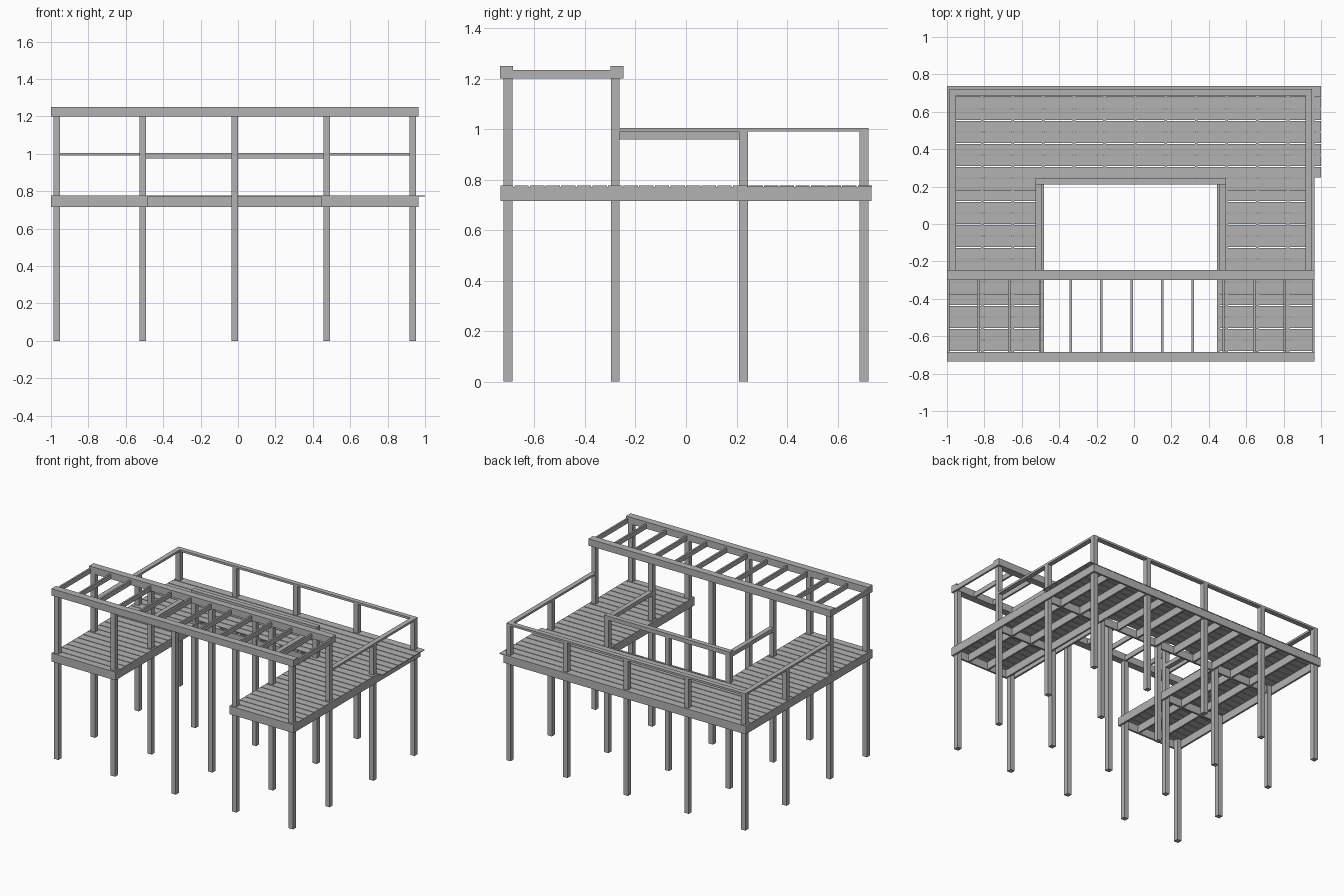
import bpy

old = bpy.data.objects.get("Cube")
if old:
    bpy.data.objects.remove(old, do_unlink=True)

# One weathered timber colour
GREY = (0.45, 0.45, 0.45, 1)
timber = bpy.data.materials.new("grey_timber")
timber.use_nodes = True
timber.diffuse_color = GREY
timber.node_tree.nodes["Principled BSDF"].inputs["Base Color"].default_value = GREY


def board(name, x, y, z):
    """Box filling the given (low, high) range on each axis."""
    bpy.ops.mesh.primitive_cube_add(size=1, location=[sum(r) / 2 for r in (x, y, z)])
    ob = bpy.context.object
    ob.name = name
    ob.scale = [r[1] - r[0] for r in (x, y, z)]
    bpy.ops.object.transform_apply(location=False, rotation=False, scale=True)
    ob.data.materials.append(timber)
    return ob


def around(c, width):
    return (c - width / 2, c + width / 2)


COLS = (-0.97, -0.51, -0.017, 0.475, 0.935)
ROWS = (-0.705, -0.28, 0.228, 0.705)
POST = 0.035
RIM = 0.014
LEFT, RIGHT, BACK = -1.0, 0.965, 0.735
WELL = (-0.48, 0.445)            # open middle between the two wings
WINGS = ((LEFT, WELL[0]), (WELL[1], RIGHT))
FRAME_Z = (0.715, 0.771)
DECK_Z = (0.771, 0.776)
BEAM_Z = (1.2, 1.25)
RAIL_Z = (0.99, 1.005)
INNER_Z = (0.96, 0.99)

# Posts: two front rows carry the pergola, the back rows carry railings
for r, y in enumerate(ROWS):
    for c, x in enumerate(COLS):
        inner = r == 2 and c in (1, 2, 3)
        top = BEAM_Z[0] if r < 2 else 0.975 if inner else RAIL_Z[0]
        board("post", around(x, POST), around(y, POST), (0, top))

# Rim boards around the deck
for x in (LEFT, RIGHT - RIM):
    board("side_rim", (x, x + RIM), (-BACK, BACK), FRAME_Z)
board("back_rim", (LEFT, RIGHT), (BACK - RIM, BACK), FRAME_Z)
for wing in WINGS:
    board("front_rim", wing, (-BACK, -BACK + RIM), FRAME_Z)
    board("wing_cross_beam", wing, around(ROWS[1], RIM), FRAME_Z)
board("well_side_rim", (WELL[0] - RIM, WELL[0]), (-BACK, ROWS[2]), FRAME_Z)
board("well_side_rim", (WELL[1], WELL[1] + RIM), (-BACK, ROWS[2]), FRAME_Z)
board("well_back_rim", (LEFT, RIGHT), around(ROWS[2], RIM), FRAME_Z)

# Joists under the planks
STEP = 0.1635
for i in range(1, 12):
    x = -0.975 + STEP * i
    in_well = WELL[0] - 0.02 < x < WELL[1] + 0.02
    front = ROWS[2] if in_well else -BACK + RIM
    board("joist", around(x, 0.014), (front, BACK - RIM), FRAME_Z)

# Planks: full-length ones at the back overhang the left side
PITCH = 0.0618
for i in range(24):
    y = around(0.7085 - PITCH * i, PITCH - 0.005)
    spans = ((LEFT, 1.0),) if i < 8 else WINGS
    for span in spans:
        board("deck_plank", span, (max(y[0], -BACK), y[1]), DECK_Z)

# Outer railing
for x in (COLS[0], COLS[-1]):
    board("side_rail", around(x, POST), (ROWS[1] + POST / 2, ROWS[3] + POST / 2), RAIL_Z)
board("back_rail", (COLS[0] - POST / 2, COLS[-1] + POST / 2), around(ROWS[3], POST), RAIL_Z)

# Inner railing around the well
for x in (COLS[1], COLS[3]):
    board("inner_side_rail", around(x, POST), (ROWS[1] + POST / 2, ROWS[2] - POST / 2), INNER_Z)
board("inner_back_rail", (COLS[1] - POST / 2, COLS[3] + POST / 2),
      around(ROWS[2], POST), (0.975, 1.005))

# Pergola beams and rafters
for y in (-0.71, -0.273):
    board("pergola_beam", (LEFT, RIGHT), around(y, 0.052), BEAM_Z)
for i in range(13):
    x = min(-0.993 + STEP * i, RIGHT - 0.007)
    board("rafter", around(x, 0.013), (-0.7, -0.28), (BEAM_Z[0], 1.235))
